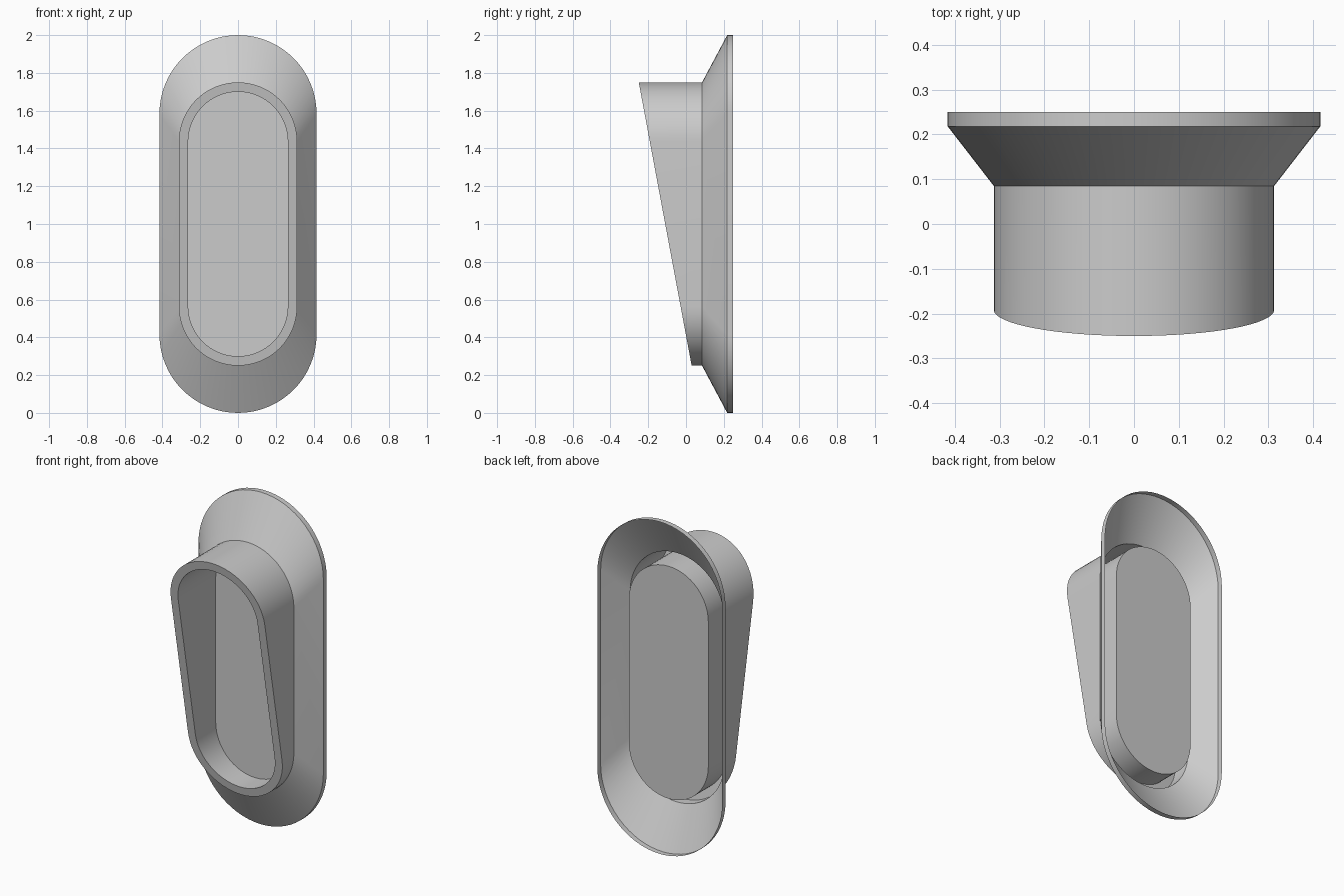
import bpy
import math

if "Cube" in bpy.data.objects:
    bpy.data.objects.remove(bpy.data.objects["Cube"])

ARC = 32  # segments per rounded end


def slot_ring(half_w, half_h, depth):
    """Slot outline around z = 1; depth(z) gives y for each point."""
    ring = []
    for sign, start in ((1, 0.0), (-1, math.pi)):
        for i in range(ARC + 1):
            a = start + math.pi * i / ARC
            x = half_w * math.cos(a)
            z = 1 + sign * (half_h - half_w) + half_w * math.sin(a)
            ring.append((x, depth(z), z))
    return ring


def flat(y):
    return lambda z: y


def slanted(z):
    return -0.25 + (1.75 - z) * 0.28 / 1.5


def make_object(name, verts, faces):
    mesh = bpy.data.meshes.new(name)
    mesh.from_pydata(verts, [], faces)
    mesh.update()
    obj = bpy.data.objects.new(name, mesh)
    bpy.context.collection.objects.link(obj)
    bpy.ops.object.select_all(action='DESELECT')
    obj.select_set(True)
    bpy.context.view_layer.objects.active = obj
    bpy.ops.object.shade_smooth_by_angle(angle=math.radians(25))
    return obj


def loft(name, rings):
    n = len(rings[0])
    verts = [p for r in rings for p in r]
    faces = [(k * n + i, k * n + (i + 1) % n,
              (k + 1) * n + (i + 1) % n, (k + 1) * n + i)
             for k in range(len(rings) - 1) for i in range(n)]
    return make_object(name, verts, faces)


# Open-backed shell: flange edge, flared skirt, slanted tube, rim, inner wall
panel_outline = slot_ring(0.264, 0.70, flat(0.165))
loft("flared_shell", [
    slot_ring(0.416, 1.0, flat(0.25)),
    slot_ring(0.416, 1.0, flat(0.218)),
    slot_ring(0.313, 0.75, flat(0.085)),
    slot_ring(0.313, 0.75, slanted),
    slot_ring(0.264, 0.70, slanted),
    panel_outline,
])

# Flat panel closing the recess
make_object("recessed_panel", panel_outline, [tuple(range(len(panel_outline)))])
